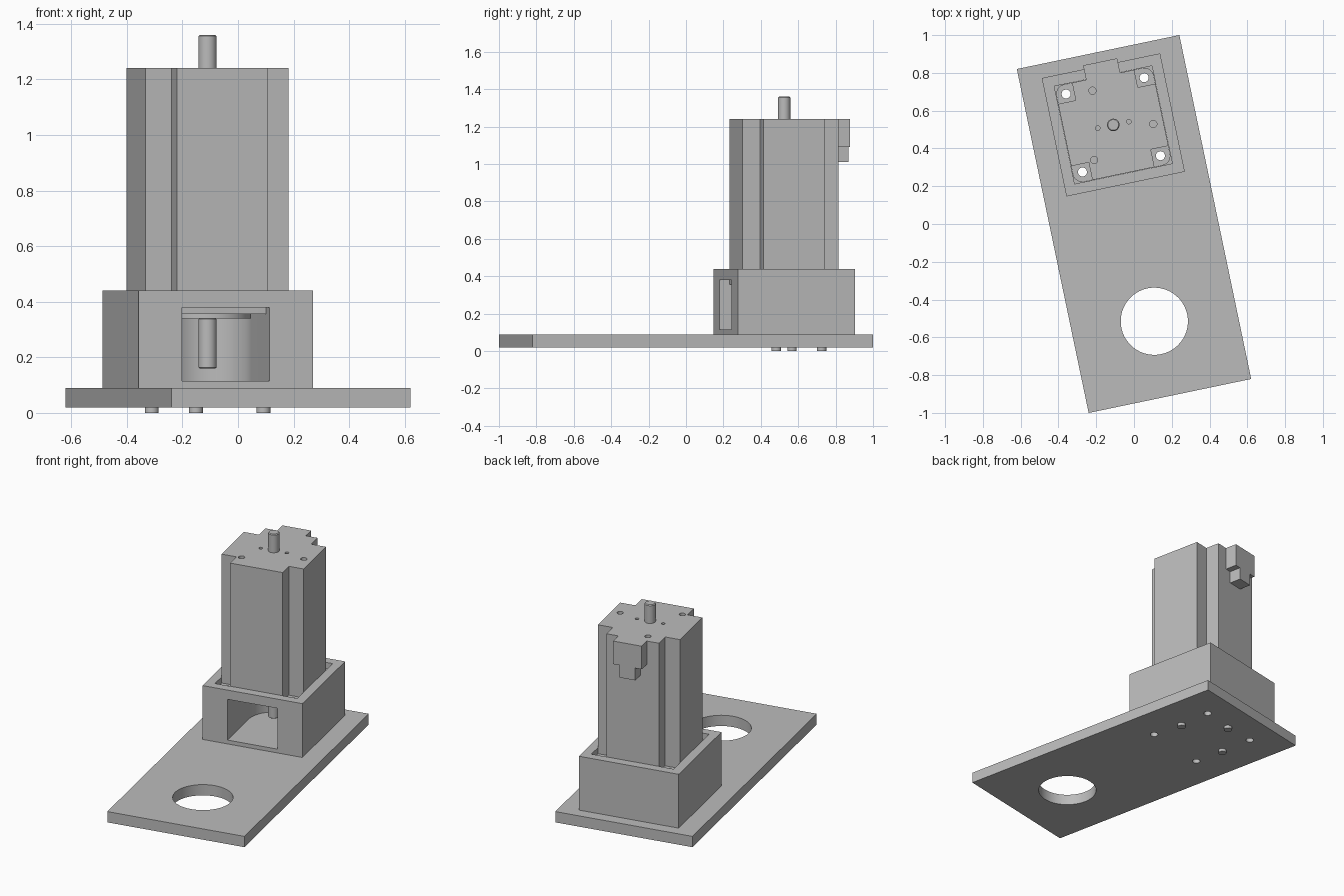
import bpy, bmesh
from math import sin, cos, pi, radians
from mathutils import Matrix

cube = bpy.data.objects.get("Cube")
if cube:
    bpy.data.objects.remove(cube, do_unlink=True)

TURN = Matrix.Rotation(radians(11.8), 4, 'Z')   # whole assembly is turned on the ground
CY = 0.536                                      # motor axis along the plate

grey = bpy.data.materials.new("machined grey")
grey.use_nodes = True
COLOUR = (0.5, 0.5, 0.5, 1)
grey.diffuse_color = COLOUR
for node in grey.node_tree.nodes:
    if node.type == 'BSDF_PRINCIPLED':
        node.inputs["Base Color"].default_value = COLOUR


def arc(cx, cy, r, start=0, end=2 * pi, n=40, closed=False):
    steps = n - 1 if closed else n
    return [(cx + r * cos(start + (end - start) * i / steps),
             cy + r * sin(start + (end - start) * i / steps)) for i in range(n)]


def rect(x0, x1, y0, y1):
    return [(x0, y0), (x1, y0), (x1, y1), (x0, y1)]


def square(half):
    return rect(-half, half, CY - half, CY + half)


def build(name, prisms):
    """Object made of upright prisms, each (outline, bottom, top)."""
    bm = bmesh.new()
    for outline, z0, z1 in prisms:
        low = [bm.verts.new((x, y, z0)) for x, y in outline]
        high = [bm.verts.new((x, y, z1)) for x, y in outline]
        bm.faces.new(low[::-1])
        bm.faces.new(high)
        n = len(low)
        for i in range(n):
            j = (i + 1) % n
            bm.faces.new((low[i], low[j], high[j], high[i]))
    bm.transform(TURN)
    mesh = bpy.data.meshes.new(name)
    bm.to_mesh(mesh)
    bm.free()
    mesh.materials.append(grey)
    obj = bpy.data.objects.new(name, mesh)
    bpy.context.scene.collection.objects.link(obj)
    return obj


def cut(obj, prisms):
    """Subtract prisms from an object and bake the result."""
    cutter = build("cutter", prisms)
    cutter.hide_render = True
    mod = obj.modifiers.new("cut", 'BOOLEAN')
    mod.operation, mod.solver, mod.object = 'DIFFERENCE', 'EXACT', cutter
    bpy.context.view_layer.update()
    deps = bpy.context.evaluated_depsgraph_get()
    baked = bpy.data.meshes.new_from_object(obj.evaluated_get(deps))
    obj.modifiers.clear()
    obj.data = baked
    bpy.data.objects.remove(cutter, do_unlink=True)


def smooth(obj):
    obj.data.shade_smooth()
    obj.data.set_sharp_from_angle(angle=radians(30))


def shaft(name, z0, z1, r, bevel):
    obj = build(name, [(arc(0, CY, r, n=32), z0, z1)])
    bm = bmesh.new()
    bm.from_mesh(obj.data)
    rims = [e for e in bm.edges if abs(e.verts[0].co.z - e.verts[1].co.z) < 1e-5]
    bmesh.ops.bevel(bm, geom=rims, offset=bevel, segments=1, affect='EDGES')
    bm.to_mesh(obj.data)
    bm.free()
    return obj


corners = [(sx, sy) for sx in (-1, 1) for sy in (-1, 1)]


def bolt_holes(z0, z1):
    return [(arc(sx * 0.211, CY + sy * 0.211, 0.024, n=24), z0, z1) for sx, sy in corners]


# Base plate with large round opening and bolt holes
plate = build("base_plate", [(rect(-0.4395, 0.4395, -0.93, 0.93), 0.02, 0.09)])
cut(plate, [(arc(0, -0.526, 0.178, n=48), 0, 0.2)] + bolt_holes(0, 0.2))

# Housing: motor seat, round-backed pocket open to the front, bolt holes
housing = build("motor_housing", [(square(0.32), 0.09, 0.44)])
cut(housing, [(square(0.264), 0.355, 0.5)])
pocket = [(-0.16, CY - 0.4), (0.16, CY - 0.4)] + arc(0, CY, 0.16, 0, pi, 33, True)
cut(housing, [(pocket, 0.115, 0.38)])
cut(housing, bolt_holes(0.05, 0.4))

# Motor flange with rounded corners
outline = []
for k, (sx, sy) in enumerate([(1, 1), (-1, 1), (-1, -1), (1, -1)]):
    outline += arc(sx * 0.213, CY + sy * 0.213, 0.05, k * pi / 2, (k + 1) * pi / 2, 9, True)
flange = build("motor_flange", [(outline, 0.355, 0.402)])
cut(flange, bolt_holes(0.3, 0.5))

# Motor body with notched corners and blind holes in its end
A, B = 0.263, 0.168
profile = []
for k in range(4):
    c, s = round(cos(k * pi / 2)), round(sin(k * pi / 2))
    for x, y in ((A, B), (B, B), (B, A)):
        profile.append((c * x - s * y, CY + s * x + c * y))
body = build("motor_body", [(profile, 0.402, 1.24)])
blind = [(arc(sx * 0.084, CY, 0.012, n=16), 1.18, 1.3) for sx in (-1, 1)]
for deg in (-10.5, 109.5, 229.5):
    a = radians(deg)
    blind.append((arc(0.212 * cos(a), CY + 0.212 * sin(a), 0.019, n=20), 1.18, 1.3))
cut(body, blind)

# Pilot disc and the two shaft ends
pilot = build("pilot_disc", [(arc(0, CY, 0.157, n=48), 0.34, 0.355)])
front_shaft = shaft("drive_shaft", 0.16, 0.341, 0.033, 0.004)
rear_shaft = shaft("rear_shaft", 1.235, 1.36, 0.033, 0.005)

# Cable connector on the back
connector = build("connector_block", [(rect(-0.092, 0.092, CY + A, CY + 0.341), 1.09, 1.24)])
tab = build("connector_tab", [(rect(-0.05, 0.05, CY + A, CY + 0.341), 1.01, 1.09)])

# Screw ends below the plate
screws = build("plate_screws", [(arc(x, CY + y, 0.025, n=24), 0, 0.022)
                                for x, y in ((-0.205, 0), (0.205, 0), (0, 0.205))])

for part in (plate, housing, flange, body, pilot, front_shaft, rear_shaft,
             connector, tab, screws):
    smooth(part)
